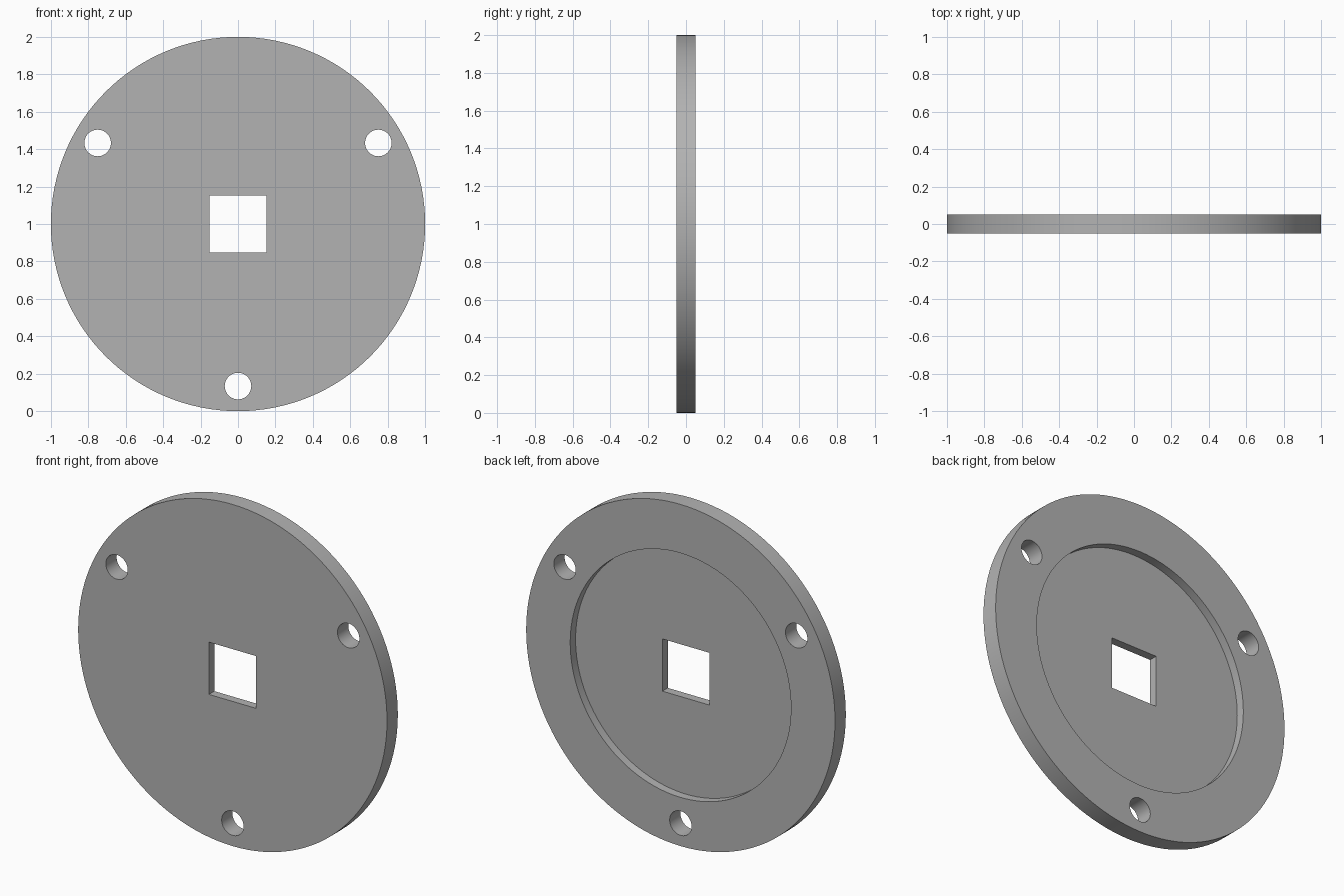
import bpy
from math import cos, sin, pi, radians

cube = bpy.data.objects.get("Cube")
if cube:
    bpy.data.objects.remove(cube, do_unlink=True)

THICK = 0.10          # plate thickness along y
CENTRE_Z = 1.0

grey = bpy.data.materials.new("plain_grey")
grey.use_nodes = True
colour = (0.45, 0.45, 0.45, 1)
grey.diffuse_color = colour
grey.node_tree.nodes["Principled BSDF"].inputs["Base Color"].default_value = colour


def disc(name, radius, depth, x=0, y=0, z=CENTRE_Z, sides=64):
    """Cylinder whose axis runs front to back."""
    bpy.ops.mesh.primitive_cylinder_add(vertices=sides, radius=radius, depth=depth,
                                        location=(x, y, z), rotation=(pi / 2, 0, 0))
    obj = bpy.context.object
    obj.name = name
    bpy.ops.object.transform_apply(location=False, rotation=True, scale=True)
    return obj


def cut(target, cutter):
    """Subtract the cutter from the target, then discard it."""
    cutter.hide_render = True
    mod = target.modifiers.new("cut", "BOOLEAN")
    mod.operation = "DIFFERENCE"
    mod.solver = "EXACT"
    mod.object = cutter
    bpy.ops.object.select_all(action="DESELECT")
    bpy.context.view_layer.objects.active = target
    target.select_set(True)
    bpy.ops.object.modifier_apply(modifier=mod.name)
    bpy.data.objects.remove(cutter, do_unlink=True)


# Round plate
plate = disc("round_plate", 1.0, THICK, sides=128)
plate.data.materials.append(grey)

# Shallow round recess in the back, half the plate deep
cut(plate, disc("recess_cutter", 0.715, THICK, y=THICK / 2, sides=128))

# Square centre hole
bpy.ops.mesh.primitive_cube_add(size=0.306, location=(0, 0, CENTRE_Z))
cut(plate, bpy.context.object)

# Three bolt holes evenly spaced near the rim
for angle in (30, 150, 270):
    a = radians(angle)
    cut(plate, disc("bolt_hole_cutter", 0.071, 0.4, x=0.866 * cos(a),
                    z=CENTRE_Z + 0.866 * sin(a), sides=48))

# Smooth round walls, crisp edges
bpy.context.view_layer.objects.active = plate
plate.select_set(True)
bpy.ops.object.shade_smooth_by_angle(angle=radians(30))
